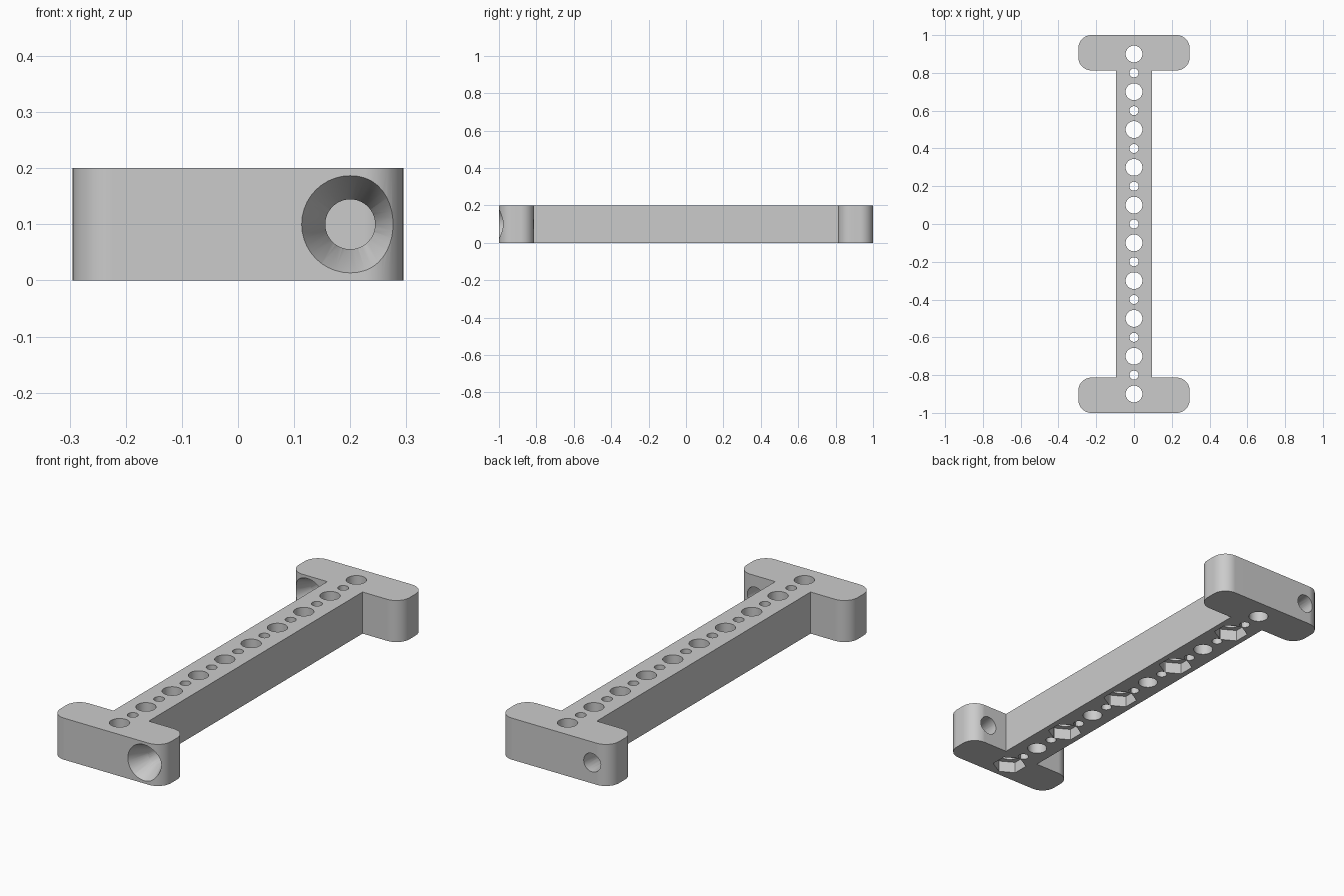
import bpy, bmesh, math
from mathutils import Matrix, Vector

cube = bpy.data.objects.get("Cube")
if cube:
    bpy.data.objects.remove(cube, do_unlink=True)

HEIGHT = 0.2
BEAM = 0.094        # half width of the beam
FLANGE = 0.295      # half width of the end flanges
INNER = 0.813       # inner face of the flanges
CORNER = 0.07
BORE = 0.0445

grey = bpy.data.materials.new("plain_grey")
grey.use_nodes = True
grey.diffuse_color = (0.6, 0.6, 0.6, 1)
grey.node_tree.nodes["Principled BSDF"].inputs["Base Color"].default_value = (0.6, 0.6, 0.6, 1)


def new_object(name, bm):
    bmesh.ops.recalc_face_normals(bm, faces=bm.faces[:])
    mesh = bpy.data.meshes.new(name)
    bm.to_mesh(mesh)
    bm.free()
    mesh.materials.append(grey)
    obj = bpy.data.objects.new(name, mesh)
    bpy.context.collection.objects.link(obj)
    return obj


def arc(cx, cy, start, steps=10):
    angles = [start + math.pi / 2 * i / steps for i in range(steps + 1)]
    return [(cx + CORNER * math.cos(a), cy + CORNER * math.sin(a)) for a in angles]


# Body: quarter outline of the I shape, mirrored around and extruded
quarter = [(BEAM, INNER)]
quarter += arc(FLANGE - CORNER, INNER + CORNER, -math.pi / 2)
quarter += arc(FLANGE - CORNER, 1 - CORNER, 0)
half = quarter + [(-x, y) for x, y in reversed(quarter)]
outline = half + [(-x, -y) for x, y in half]

bm = bmesh.new()
base = bm.faces.new([bm.verts.new((x, y, 0)) for x, y in outline])
top = bmesh.ops.extrude_face_region(bm, geom=[base])
bmesh.ops.translate(bm, vec=(0, 0, HEIGHT),
                    verts=[v for v in top["geom"] if isinstance(v, bmesh.types.BMVert)])
body = new_object("bracket_body", bm)

cutters = []


def cut(name, r1, r2, depth, centre, sides=40, along_y=False):
    """Subtract a cylinder, cone or prism from the body."""
    turn = Matrix.Rotation(-math.pi / 2 if along_y else 0, 4, 'X')
    bm = bmesh.new()
    bmesh.ops.create_cone(bm, cap_ends=True, segments=sides, radius1=r1, radius2=r2,
                          depth=depth, matrix=Matrix.Translation(Vector(centre)) @ turn)
    cutter = new_object(name, bm)
    cutter.hide_render = True
    cutters.append(cutter)
    mod = body.modifiers.new(name, 'BOOLEAN')
    mod.operation = 'DIFFERENCE'
    mod.solver = 'EXACT'
    mod.object = cutter


# Row of large holes, every second one with a hexagonal nut pocket underneath
for i in range(10):
    y = -0.9 + 0.2 * i
    cut("large_hole_cutter", BORE, BORE, 0.4, (0, y, HEIGHT / 2))
    if i % 2 == 0:
        cut("nut_pocket_cutter", 0.077, 0.077, 0.11, (0, y, 0), sides=6)

# Small holes between them
for i in range(9):
    cut("small_hole_cutter", 0.024, 0.024, 0.4, (0, -0.8 + 0.2 * i, HEIGHT / 2), sides=32)

# Countersunk screw holes through the flanges, on opposite sides
SINK, SLOPE, OVER = 0.0925, 0.455, 0.01
for x, face in ((0.2, -1), (-0.2, INNER)):
    cut("screw_hole_cutter", BORE, BORE, 0.3, (x, face + 0.09, HEIGHT / 2), along_y=True)
    cut("countersink_cutter", 0.0866 + SLOPE * OVER, 0.0866 - SLOPE * (SINK + OVER),
        SINK + 2 * OVER, (x, face + SINK / 2, HEIGHT / 2), along_y=True)

# Apply the cuts and remove the cutters
graph = bpy.context.evaluated_depsgraph_get()
mesh = bpy.data.meshes.new_from_object(body.evaluated_get(graph))
body.modifiers.clear()
body.data = mesh
mesh.materials.clear()
mesh.materials.append(grey)
for face in mesh.polygons:
    face.material_index = 0
for cutter in cutters:
    bpy.data.objects.remove(cutter, do_unlink=True)

# Smooth round walls, crisp edges
bpy.ops.object.select_all(action='DESELECT')
body.select_set(True)
bpy.context.view_layer.objects.active = body
bpy.ops.object.shade_smooth_by_angle(angle=math.radians(30))
weighted = body.modifiers.new("weighted_normals", 'WEIGHTED_NORMAL')
weighted.keep_sharp = True
